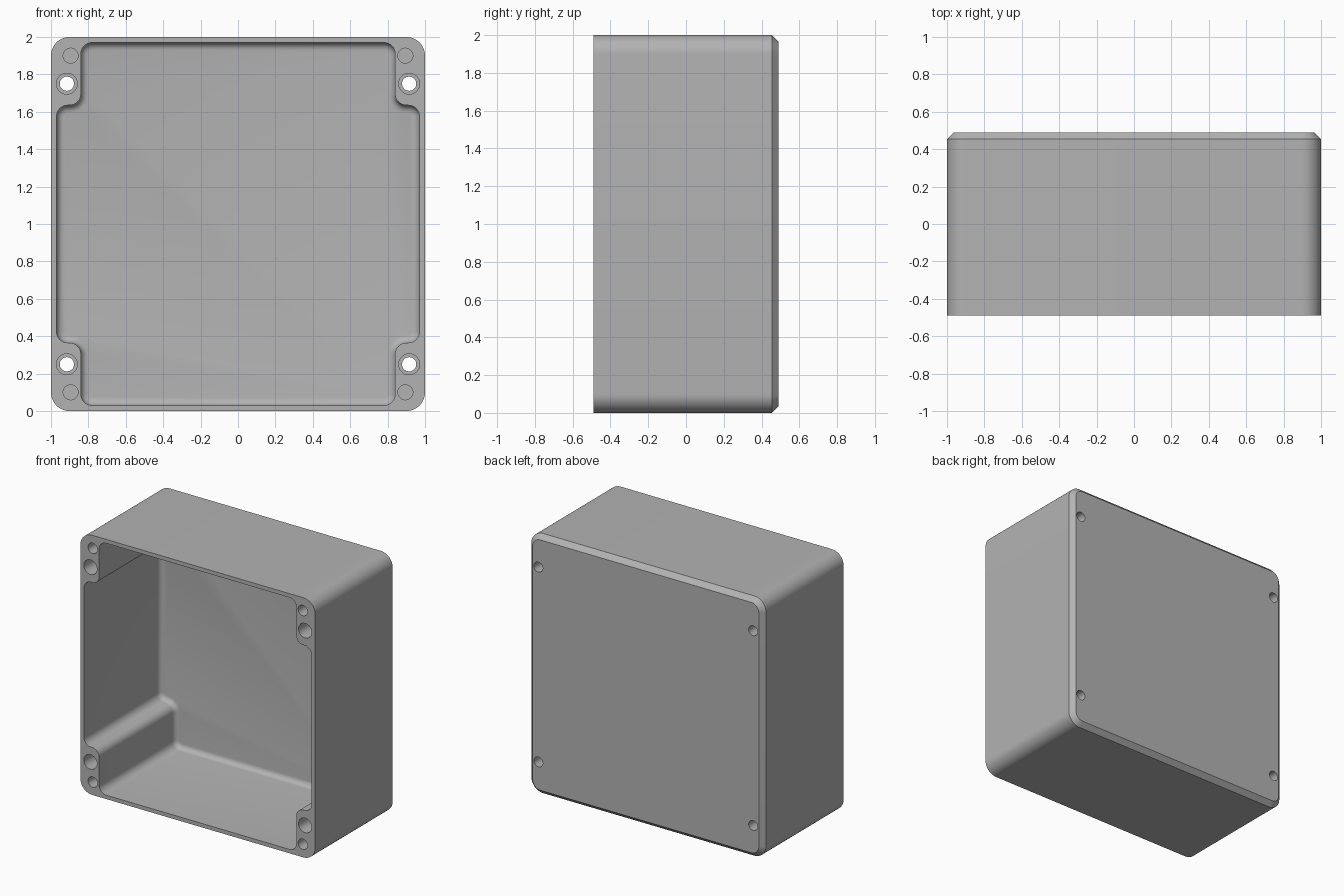
import bpy, bmesh, math
from mathutils import Vector, Matrix

default = bpy.data.objects.get("Cube")
if default:
    bpy.data.objects.remove(default, do_unlink=True)

FRONT, BACK = -0.49, 0.49

grey = bpy.data.materials.new("enclosure grey")
grey.use_nodes = True
colour = (0.45, 0.45, 0.45, 1)
grey.diffuse_color = colour
grey.node_tree.nodes["Principled BSDF"].inputs["Base Color"].default_value = colour


def rounded(corners, radius, steps=8):
    """Replace each right-angled corner by an arc, inner or outer."""
    points = []
    for i, corner in enumerate(corners):
        p = Vector(corner)
        into = (p - Vector(corners[i - 1])).normalized()
        out = (Vector(corners[(i + 1) % len(corners)]) - p).normalized()
        centre = p + radius * (out - into)
        for k in range(steps + 1):
            t = math.pi / 2 * k / steps
            points.append(centre + radius * (into * math.sin(t) - out * math.cos(t)))
    return points


def prism(name, outline, y0, y1, edge=0, segments=1):
    """Extrude an x-z outline along y, optionally bevelling its back rim."""
    bm = bmesh.new()
    face = bm.faces.new([bm.verts.new((p.x, y0, p.y + 1)) for p in outline])
    ext = bmesh.ops.extrude_face_region(bm, geom=[face])["geom"]
    verts = [g for g in ext if isinstance(g, bmesh.types.BMVert)]
    bmesh.ops.translate(bm, verts=verts, vec=(0, y1 - y0, 0))
    if edge:
        rim = [g for g in ext if isinstance(g, bmesh.types.BMEdge)]
        bmesh.ops.bevel(bm, geom=rim, offset=edge, segments=segments,
                        profile=0.5, affect='EDGES')
    bmesh.ops.recalc_face_normals(bm, faces=bm.faces)
    mesh = bpy.data.meshes.new(name)
    bm.to_mesh(mesh)
    bm.free()
    obj = bpy.data.objects.new(name, mesh)
    bpy.context.collection.objects.link(obj)
    return obj


def drill(bm, x, z, radius, y0, y1):
    """Add a closed cylinder along y to the drill mesh."""
    place = Matrix.Translation((x, (y0 + y1) / 2, z)) @ Matrix.Rotation(math.pi / 2, 4, 'X')
    bmesh.ops.create_cone(bm, cap_ends=True, segments=32, radius1=radius,
                          radius2=radius, depth=y1 - y0, matrix=place)


# Outer shell with rounded sides and a chamfered back rim
body = prism("enclosure_body",
             rounded([(1, -1), (1, 1), (-1, 1), (-1, -1)], 0.1, 12),
             FRONT, BACK, edge=0.036)
body.data.materials.append(grey)

# Cavity leaving a screw post in every corner
wide, narrow, step = 0.97, 0.84, 0.635
quadrant = [(wide, step), (narrow, step), (narrow, wide)]
half = quadrant + [(-x, z) for x, z in reversed(quadrant)]
cross = half + [(-x, -z) for x, z in half]
cavity = prism("cavity_cutter", rounded(cross, 0.06), FRONT - 0.1, 0.44,
               edge=0.04, segments=5)

# Mounting holes go right through; wider bores and lid holes stop inside
cutters = [cavity]
for name, x, dz, radius, y0, y1 in (
        ("mounting_hole_cutter", 0.915, 0.75, 0.038, FRONT - 0.1, BACK + 0.1),
        ("counterbore_cutter", 0.915, 0.75, 0.056, FRONT - 0.1, 0.35),
        ("lid_hole_cutter", 0.895, 0.9, 0.04, FRONT - 0.1, -0.15)):
    bm = bmesh.new()
    for sx in (-1, 1):
        for sz in (-1, 1):
            drill(bm, sx * x, 1 + sz * dz, radius, y0, y1)
    mesh = bpy.data.meshes.new(name)
    bm.to_mesh(mesh)
    bm.free()
    cutter = bpy.data.objects.new(name, mesh)
    bpy.context.collection.objects.link(cutter)
    cutters.append(cutter)

# Cut the body, then drop the helpers
bpy.ops.object.select_all(action='DESELECT')
bpy.context.view_layer.objects.active = body
body.select_set(True)
for cutter in cutters:
    cutter.hide_render = True
    mod = body.modifiers.new(cutter.name, 'BOOLEAN')
    mod.operation = 'DIFFERENCE'
    mod.solver = 'EXACT'
    mod.object = cutter
    bpy.ops.object.modifier_apply(modifier=mod.name)
    bpy.data.objects.remove(cutter, do_unlink=True)

bpy.ops.object.shade_smooth_by_angle(angle=math.radians(30))
